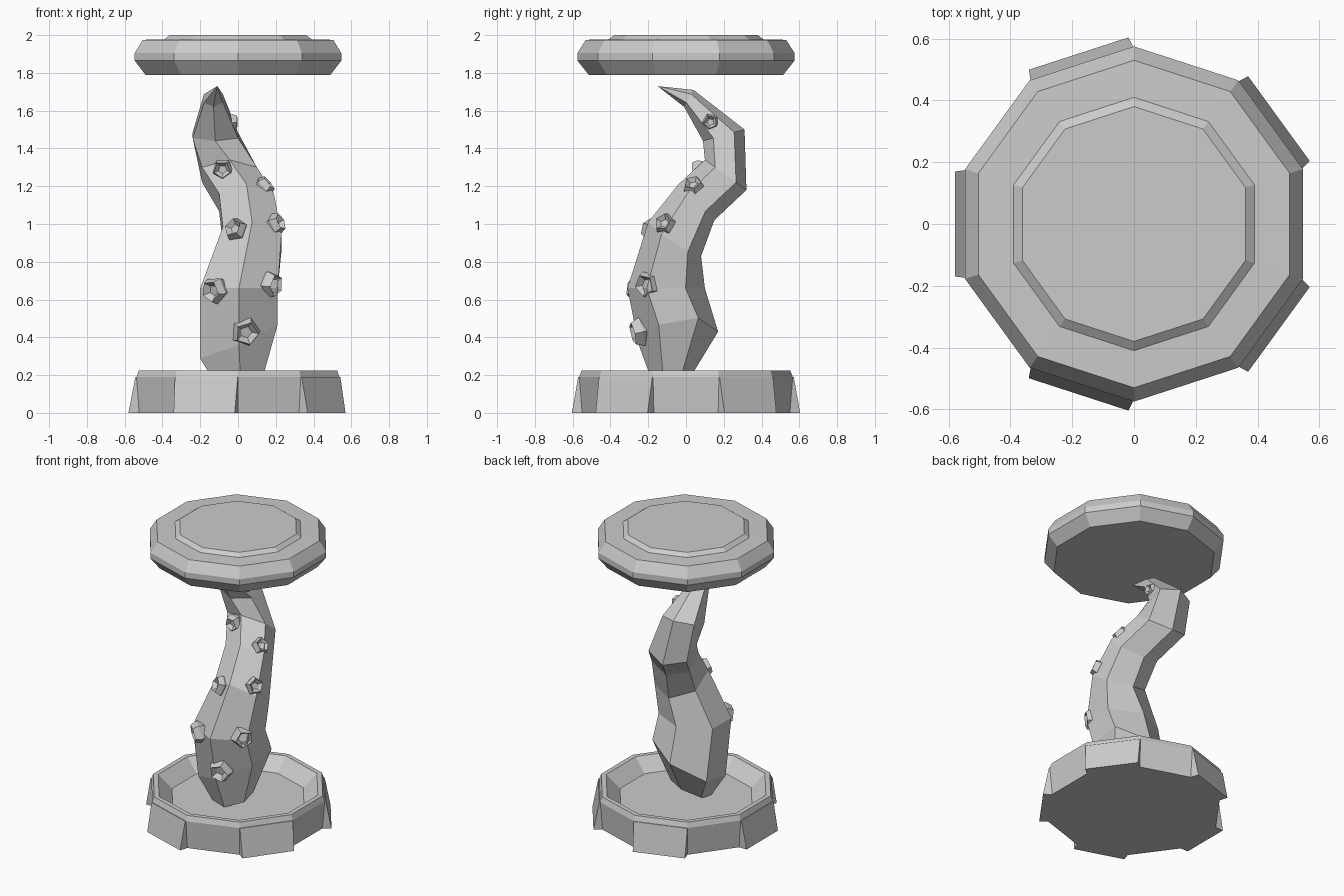
import bpy, bmesh, math
from mathutils import Vector

if "Cube" in bpy.data.objects:
    bpy.data.objects.remove(bpy.data.objects["Cube"])


def finish(name, bm):
    bmesh.ops.recalc_face_normals(bm, faces=bm.faces[:])
    mesh = bpy.data.meshes.new(name)
    bm.to_mesh(mesh)
    bm.free()
    obj = bpy.data.objects.new(name, mesh)
    bpy.context.collection.objects.link(obj)
    return obj


def loft(bm, rings, cap_start=True, cap_end=True):
    """Skin a list of equal point rings; returns one list of faces per band."""
    vs = [[bm.verts.new(p) for p in r] for r in rings]
    n = len(vs[0])
    bands = [[bm.faces.new((a[i], a[(i + 1) % n], b[(i + 1) % n], b[i]))
              for i in range(n)] for a, b in zip(vs, vs[1:])]
    if cap_start:
        bm.faces.new(vs[0][::-1])
    if cap_end:
        bm.faces.new(vs[-1])
    return vs, bands


def decagon(r, z):
    return [Vector((r * math.cos(a), r * math.sin(a), z))
            for a in (math.radians(90 + 36 * i) for i in range(10))]


# Base: ten-sided dish, every second side carries a flared stone panel
bm = bmesh.new()
profile = [(.55, 0), (.565, .19), (.552, .225), (.52, .225), (.43, .14)]
_, bands = loft(bm, [decagon(r, z) for r, z in profile])
bm.normal_update()
for f in bands[0][::2]:
    out = f.calc_center_median()
    out.z = 0
    out.normalize()
    new = bmesh.ops.extrude_discrete_faces(bm, faces=[f])['faces'][0]
    for v in new.verts:
        v.co += out * (.057 if v.co.z < .1 else .006)
finish("base_dish", bm)

# Floating top: bevelled slab with a raised inner plate
bm = bmesh.new()
profile = [(.515, 1.79), (.575, 1.865), (.575, 1.905), (.53, 1.975),
           (.41, 1.978), (.38, 2.0)]
loft(bm, [decagon(r, z) for r, z in profile])
finish("floating_top", bm)

# Tentacle rings: front (y, z), back (y, z), x min, x max, sideways roll
RINGS = [
    (-.17, .14, .03, .20, -.10, .13, .03),
    (-.25, .36, .17, .43, -.20, .21, .09),
    (-.31, .66, .10, .66, -.20, .21, .00),
    (-.20, 1.01, .08, .83, -.08, .23, -.02),
    (-.04, 1.21, .15, 1.02, -.10, .19, .00),
    (.10, 1.34, .32, 1.18, -.19, .10, .00),
    (.09, 1.44, .31, 1.50, -.24, .00, .00),
    (-.01, 1.62, .04, 1.71, -.18, -.08, .00),
]
rings, centres = [], []
for fy, fz, by, bz, x0, x1, roll in RINGS:
    c = Vector(((x0 + x1) / 2, (fy + by) / 2, (fz + bz) / 2))
    fwd = Vector((0, (fy - by) / 2, (fz - bz) / 2))
    side = Vector(((x1 - x0) / 2, 0, roll)) / math.sin(math.pi / 3)
    rings.append([c + fwd * math.cos(t) + side * math.sin(t)
                  for t in (math.pi / 3 * k for k in range(6))])
    centres.append(c)
bm = bmesh.new()
vs, _ = loft(bm, rings, cap_end=False)
tip = bm.verts.new((-.11, -.15, 1.73))
for i in range(6):
    bm.faces.new((vs[-1][i], vs[-1][(i + 1) % 6], tip))
finish("tentacle", bm)

# Suckers: dented five-sided cups, position and radius
SUCKERS = [
    (.04, -.24, .43, .08), (-.12, -.25, .65, .075), (.17, -.20, .68, .075),
    (-.01, -.18, .97, .065), (.20, -.11, 1.0, .06), (.14, .04, 1.20, .058),
    (-.08, .07, 1.29, .058), (-.03, .13, 1.54, .046),
]
for n, (x, y, z, r) in enumerate(SUCKERS):
    p = Vector((x, y, z))
    i = max(k for k in range(len(centres) - 1) if centres[k].z <= z)
    axis = centres[i + 1] - centres[i]
    d = p - centres[i]
    d = (d - axis * (d.dot(axis) / axis.length_squared)).normalized()
    q = d.to_track_quat('Z', 'Y')
    cup = [[p + q @ Vector((r * s * math.cos(a), r * s * math.sin(a), r * h))
            for a in (2 * math.pi * k / 5 + n for k in range(5))]
           for s, h in ((.7, -.8), (1, 0), (.78, .55), (.4, .15))]
    bm = bmesh.new()
    loft(bm, cup)
    finish(f"sucker_{n + 1}", bm)
